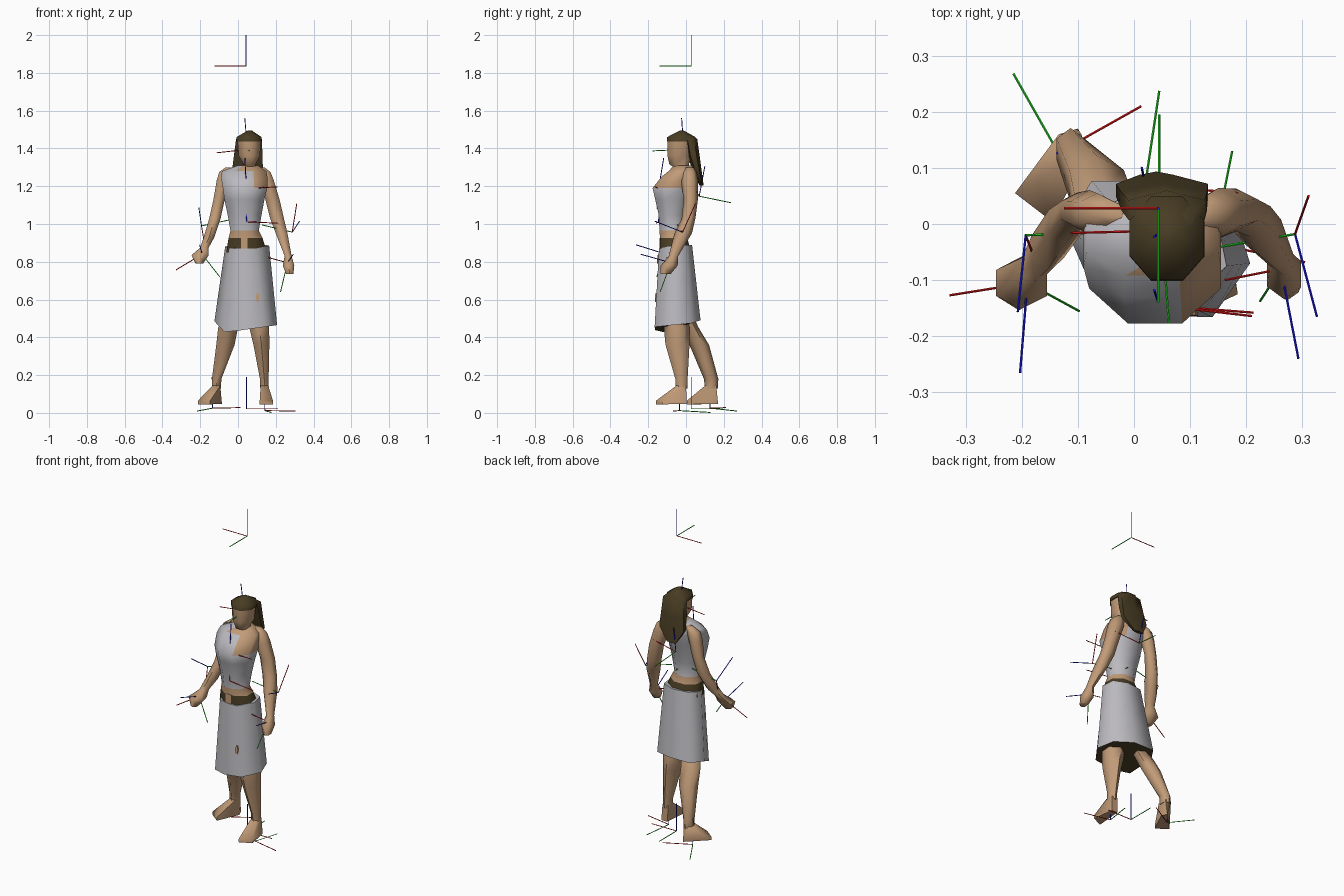
import bpy, bmesh, math
from mathutils import Vector


def material(name, rgb):
    m = bpy.data.materials.new(name)
    m.diffuse_color = (*rgb, 1)
    return m


SKIN = material("skin", (0.53, 0.325, 0.185))
CLOTH = material("pale cloth", (0.5, 0.49, 0.52))
BROWN = material("dark brown", (0.065, 0.045, 0.017))
RED = material("marker red", (0.85, 0.01, 0.01))
GREEN = material("marker green", (0.02, 0.7, 0.02))
BLUE = material("marker blue", (0.01, 0.01, 0.8))


def finish(name, bm, mats, rule=None, smooth=65):
    """Turn a bmesh into an object and colour its faces by a rule on the face centre."""
    bmesh.ops.recalc_face_normals(bm, faces=bm.faces)
    if rule:
        for f in bm.faces:
            f.material_index = rule(f.calc_center_median(), f)
    me = bpy.data.meshes.new(name)
    bm.to_mesh(me)
    bm.free()
    for m in mats:
        me.materials.append(m)
    ob = bpy.data.objects.new(name, me)
    bpy.context.collection.objects.link(ob)
    if smooth:
        bpy.ops.object.select_all(action='DESELECT')
        ob.select_set(True)
        bpy.context.view_layer.objects.active = ob
        bpy.ops.object.shade_smooth_by_angle(angle=math.radians(smooth))
    return ob


def skin_rows(name, rows, mats, rule=None):
    """Bridge rows of points that have equal length and cap both ends."""
    bm = bmesh.new()
    rows = [[bm.verts.new(p) for p in row] for row in rows]
    n = len(rows[0])
    for a, b in zip(rows, rows[1:]):
        for i in range(n):
            j = (i + 1) % n
            bm.faces.new((a[i], a[j], b[j], b[i]))
    bm.faces.new(rows[0])
    bm.faces.new(rows[-1])
    return finish(name, bm, mats, rule)


def loft(name, rings, mats, n=8, rule=None):
    """Skin a stack of rings given as (z, x0, x1, y0, y1)."""
    k = math.cos(math.pi / n)
    angles = [2 * math.pi * (i + 0.5) / n for i in range(n)]
    rows = [[((x0 + x1) / 2 + (x1 - x0) / 2 * math.cos(a) / k,
              (y0 + y1) / 2 + (y1 - y0) / 2 * math.sin(a) / k, z) for a in angles]
            for z, x0, x1, y0, y1 in rings]
    return skin_rows(name, rows, mats, rule)


def hull(name, points, mat):
    bm = bmesh.new()
    for p in points:
        bm.verts.new(p)
    bmesh.ops.convex_hull(bm, input=bm.verts)
    return finish(name, bm, [mat])


# Torso: belt, bare midriff, blouse, bare shoulder and neckline
def torso_rule(c, f):
    if c.z < 0.925:
        return 2
    if c.z < 0.965:
        return 0
    if c.z > 1.29:
        return 0 if c.x > 0.03 else 1
    return 0 if c.x > 0.1 and c.z > 1.2 and c.y < 0.03 else 1


loft("torso", [
    (0.85, -0.062, 0.155, -0.137, 0.025), (0.925, -0.05, 0.13, -0.138, 0.008),
    (0.965, -0.04, 0.11, -0.14, -0.004), (1.05, -0.055, 0.125, -0.145, 0.0),
    (1.13, -0.072, 0.14, -0.163, 0.02), (1.19, -0.08, 0.155, -0.177, 0.035),
    (1.25, -0.09, 0.155, -0.13, 0.05), (1.28, -0.085, 0.15, -0.092, 0.05),
    (1.31, 0.0, 0.105, -0.065, 0.035)], [SKIN, CLOTH, BROWN], rule=torso_rule)

# Gap in the belt
hull("belt_gap", [(x, y, z) for x in (0.015, 0.05) for z in (0.87, 0.926)
                  for y in (-0.1405, -0.132)], SKIN)

# Skirt with uneven hem and dark underside
hem = [(-0.125, 0.0, 0.485), (-0.072, -0.12, 0.428), (0.02, -0.163, 0.438), (0.14, -0.166, 0.455),
       (0.207, -0.07, 0.465), (0.175, 0.03, 0.475), (0.06, 0.077, 0.49), (-0.075, 0.077, 0.49)]
top = [(-0.068, -0.05, 0.88), (-0.035, -0.125, 0.872), (0.02, -0.143, 0.87), (0.09, -0.143, 0.87),
       (0.165, -0.075, 0.885), (0.15, 0.0, 0.89), (0.07, 0.032, 0.89), (-0.03, 0.02, 0.89)]
skirt_rows = [[Vector(h).lerp(Vector(t), u) for h, t in zip(hem, top)] for u in (0, 0.35, 0.7, 1)]
skin_rows("skirt", skirt_rows, [CLOTH, BROWN],
          rule=lambda c, f: 1 if c.z < 0.52 and abs(f.normal.z) > 0.7 else 0)
loft("skirt_spot", [(0.587, 0.1, 0.109, -0.164, -0.153), (0.612, 0.095, 0.114, -0.164, -0.153),
                    (0.636, 0.1, 0.109, -0.162, -0.153)], [SKIN], n=4)

# Head and neck
loft("head", [
    (1.26, 0.03, 0.1, -0.055, 0.02), (1.305, 0.032, 0.095, -0.07, 0.015),
    (1.315, 0.03, 0.092, -0.088, 0.015), (1.36, 0.004, 0.116, -0.098, 0.03),
    (1.45, -0.004, 0.122, -0.098, 0.04)], [SKIN])

# Hair: cap and long fall at the back
loft("hair_cap", [
    (1.436, -0.008, 0.126, -0.102, 0.05), (1.46, -0.008, 0.125, -0.1, 0.05),
    (1.494, 0.05, 0.075, -0.035, -0.01)], [BROWN], n=8)
loft("hair_fall", [
    (1.205, 0.01, 0.07, 0.072, 0.092), (1.28, -0.032, 0.132, 0.04, 0.08),
    (1.36, -0.022, 0.13, 0.012, 0.068), (1.45, -0.01, 0.126, -0.005, 0.055),
    (1.475, 0.02, 0.1, -0.02, 0.02)], [BROWN], n=6)

# Arms with fists
loft("left_arm", [
    (1.3, 0.095, 0.14, 0.0, 0.04), (1.275, 0.1, 0.172, -0.015, 0.05),
    (1.23, 0.11, 0.19, -0.02, 0.058),
    (1.13, 0.145, 0.22, -0.008, 0.058), (1.03, 0.17, 0.243, -0.018, 0.045),
    (0.95, 0.2, 0.262, -0.055, 0.025), (0.83, 0.247, 0.284, -0.088, -0.045),
    (0.78, 0.237, 0.298, -0.128, -0.05), (0.735, 0.255, 0.293, -0.132, -0.085)], [SKIN], n=6)
loft("right_arm", [
    (1.3, -0.065, -0.02, 0.005, 0.04), (1.275, -0.1, -0.03, -0.01, 0.05),
    (1.23, -0.113, -0.045, -0.015, 0.055),
    (1.13, -0.13, -0.07, -0.003, 0.052), (1.03, -0.152, -0.092, -0.03, 0.04),
    (0.93, -0.182, -0.125, -0.075, -0.005), (0.875, -0.2, -0.155, -0.1, -0.05),
    (0.835, -0.246, -0.155, -0.145, -0.065), (0.79, -0.225, -0.185, -0.15, -0.1)], [SKIN], n=6)

# Legs and bare feet
loft("right_leg", [
    (0.13, -0.138, -0.09, 0.105, 0.164), (0.18, -0.138, -0.088, 0.1, 0.166),
    (0.36, -0.115, -0.018, 0.025, 0.115), (0.45, -0.105, 0.0, -0.008, 0.062),
    (0.56, -0.06, 0.03, -0.06, 0.01)], [SKIN], n=6)
loft("left_leg", [
    (0.13, 0.118, 0.163, -0.05, 0.003), (0.18, 0.116, 0.162, -0.052, 0.004),
    (0.36, 0.082, 0.166, -0.1, 0.01), (0.45, 0.06, 0.165, -0.108, 0.012),
    (0.56, 0.04, 0.155, -0.115, -0.02)], [SKIN], n=6)


def foot(name, ankle, toes, heels):
    x0, x1, y0, y1 = ankle
    pts = [(x, y, 0.145) for x in (x0, x1) for y in (y0, y1)]
    pts += [(*p, z) for p in toes for z in (0.045, 0.065)]
    pts += [(*p, 0.048) for p in heels]
    hull(name, pts, SKIN)


foot("right_foot", (-0.134, -0.094, 0.102, 0.16), ((-0.212, 0.055), (-0.147, 0.005)),
     ((-0.1, 0.17), (-0.085, 0.135)))
foot("left_foot", (0.12, 0.16, -0.05, 0.0), ((0.115, -0.158), (0.185, -0.125)),
     ((0.125, 0.004), (0.165, 0.004)))


# Joint markers: three thin rods from an origin
def rod(name, a, b, mat, r=0.0024):
    a, b = Vector(a), Vector(b)
    bm = bmesh.new()
    bmesh.ops.create_cone(bm, cap_ends=True, segments=6, radius1=r, radius2=r,
                          depth=(b - a).length)
    bm.transform((b - a).to_track_quat('Z', 'Y').to_matrix().to_4x4())
    bmesh.ops.translate(bm, verts=bm.verts, vec=(a + b) / 2)
    finish(name, bm, [mat], smooth=0)


def marker(part, o, x, y, z):
    for axis, end, mat in (("x", x, RED), ("y", y, GREEN), ("z", z, BLUE)):
        rod(part + "_marker_" + axis, o, end, mat)


marker("top", (0.043, 0.028, 1.836), (-0.125, 0.028, 1.836), (0.043, -0.14, 1.836), (0.043, 0.028, 2.0))
marker("root", (0.045, 0.028, 0.022), (0.212, 0.028, 0.022), (0.045, 0.195, 0.022), (0.045, 0.028, 0.19))
marker("head", (0.05, -0.012, 1.395), (-0.113, -0.016, 1.377), (0.062, -0.177, 1.387), (0.036, -0.023, 1.56))
marker("hair", (0.02, 0.07, 1.147), (0.185, 0.055, 1.17), (0.045, 0.237, 1.113), (0.014, 0.1, 1.308))
marker("bust", (0.045, -0.145, 1.187), (0.21, -0.164, 1.197), (0.06, 0.02, 1.16), (0.036, -0.118, 1.35))
marker("waist", (0.045, -0.145, 1.012), (0.213, -0.158, 1.004), (0.06, 0.02, 1.0), (0.05, -0.14, 1.18))
marker("left_elbow", (0.287, -0.018, 0.957), (0.311, 0.05, 1.108), (0.128, -0.045, 0.995), (0.326, -0.165, 1.015))
marker("right_elbow", (-0.193, -0.02, 0.99), (-0.168, -0.085, 0.84), (-0.03, -0.015, 1.025), (-0.207, -0.156, 1.085))
marker("left_hand", (0.262, -0.08, 0.795), (0.162, -0.1, 0.822), (0.225, -0.137, 0.64), (0.293, -0.24, 0.84))
marker("right_hand", (-0.19, -0.105, 0.84), (-0.328, -0.127, 0.757), (-0.098, -0.155, 0.722), (-0.203, -0.265, 0.89))
marker("right_foot", (-0.135, 0.127, 0.025), (0.013, 0.21, 0.028), (-0.215, 0.268, 0.01), (-0.137, 0.126, 0.19))
marker("left_foot", (0.142, -0.035, 0.012), (0.305, -0.068, 0.01), (0.175, 0.13, 0.0024), (0.139, -0.035, 0.18))
